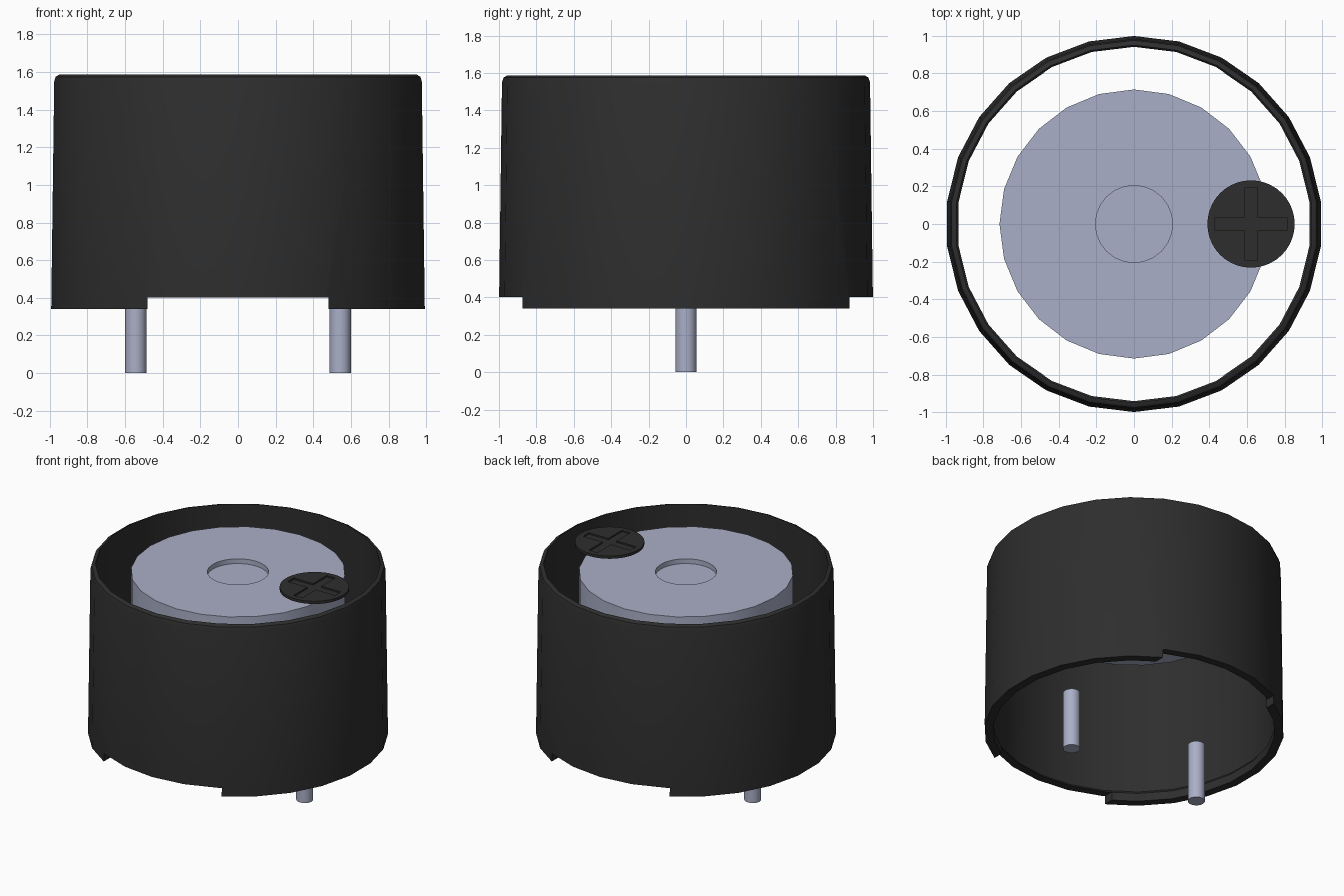
import bpy, bmesh, math

cube = bpy.data.objects.get("Cube")
if cube:
    bpy.data.objects.remove(cube, do_unlink=True)


def material(name, rgb):
    m = bpy.data.materials.new(name)
    m.use_nodes = True
    m.diffuse_color = (*rgb, 1)
    bsdf = next(n for n in m.node_tree.nodes if n.type == 'BSDF_PRINCIPLED')
    bsdf.inputs["Base Color"].default_value = (*rgb, 1)
    bsdf.inputs["Roughness"].default_value = 0.6
    return m


black = material("black plastic", (0.027, 0.027, 0.027))
metal = material("blue grey metal", (0.40, 0.43, 0.57))


def finish(name, bm, mat, smooth=True):
    bmesh.ops.recalc_face_normals(bm, faces=bm.faces)
    mesh = bpy.data.meshes.new(name)
    bm.to_mesh(mesh)
    bm.free()
    if mat:
        mesh.materials.append(mat)
    ob = bpy.data.objects.new(name, mesh)
    bpy.context.collection.objects.link(ob)
    if smooth:
        select(ob)
        bpy.ops.object.shade_smooth_by_angle(angle=math.radians(32))
    return ob


def select(ob):
    bpy.ops.object.select_all(action='DESELECT')
    ob.select_set(True)
    bpy.context.view_layer.objects.active = ob


def lathe(name, profile, sides, mat, centre=(0, 0), closed=False):
    """Revolve (radius, height) points; an open profile gets end caps."""
    bm = bmesh.new()
    rings = []
    for r, z in profile:
        ring = []
        for i in range(sides):
            a = math.pi / 2 + math.tau * i / sides
            ring.append(bm.verts.new((centre[0] + r * math.cos(a),
                                      centre[1] + r * math.sin(a), z)))
        rings.append(ring)
    pairs = list(zip(rings, rings[1:]))
    if closed:
        pairs.append((rings[-1], rings[0]))
    for lo, hi in pairs:
        for i in range(sides):
            j = (i + 1) % sides
            bm.faces.new((lo[i], lo[j], hi[j], hi[i]))
    if not closed:
        bm.faces.new(rings[0])
        bm.faces.new(rings[-1])
    return finish(name, bm, mat)


def extrude_outline(name, points, z0, z1):
    bm = bmesh.new()
    face = bm.faces.new([bm.verts.new((x, y, z0)) for x, y in points])
    out = bmesh.ops.extrude_face_region(bm, geom=[face])["geom"]
    for v in out:
        if isinstance(v, bmesh.types.BMVert):
            v.co.z = z1
    return finish(name, bm, None, smooth=False)


def cut(target, cutter):
    mod = target.modifiers.new("cut", 'BOOLEAN')
    mod.operation = 'DIFFERENCE'
    mod.solver = 'EXACT'
    mod.object = cutter
    select(target)
    bpy.ops.object.modifier_apply(modifier=mod.name)
    bpy.data.objects.remove(cutter, do_unlink=True)


# Open tubular housing with a rounded top edge and a lip inside the foot
shell = lathe("housing", [(0.94, 0.34), (1.0, 0.34), (0.984, 1.55), (0.976, 1.575),
                          (0.956, 1.587), (0.95, 1.587), (0.955, 0.42), (0.94, 0.40)],
              26, black, closed=True)

# Clearance notches at the front and back of the foot
cut(shell, extrude_outline("notch_cutter",
                           [(-0.48, -1.2), (0.48, -1.2), (0.48, 1.2), (-0.48, 1.2)], 0.2, 0.402))

# Metal core with a shallow round recess
lathe("metal_core", [(0.715, 1.255), (0.715, 1.53), (0.205, 1.53), (0.205, 1.495)], 24, metal)

# Polarity marker: round plate with an engraved cross
px = 0.622
marker = lathe("marker_plate", [(0.232, 1.567), (0.232, 1.587)], 40, black, (px, 0))
a, w = 0.192, 0.034
cross = [(a, -w), (a, w), (w, w), (w, a), (-w, a), (-w, w),
         (-a, w), (-a, -w), (-w, -w), (-w, -a), (w, -a), (w, -w)]
cut(marker, extrude_outline("cross_cutter", [(px + x, y) for x, y in cross], 1.576, 1.65))

# Two terminal pins
for side, x in (("left", 0.543), ("right", -0.543)):
    lathe(side + "_pin", [(0.057, 0.0), (0.057, 0.43)], 24, metal, (x, 0))
